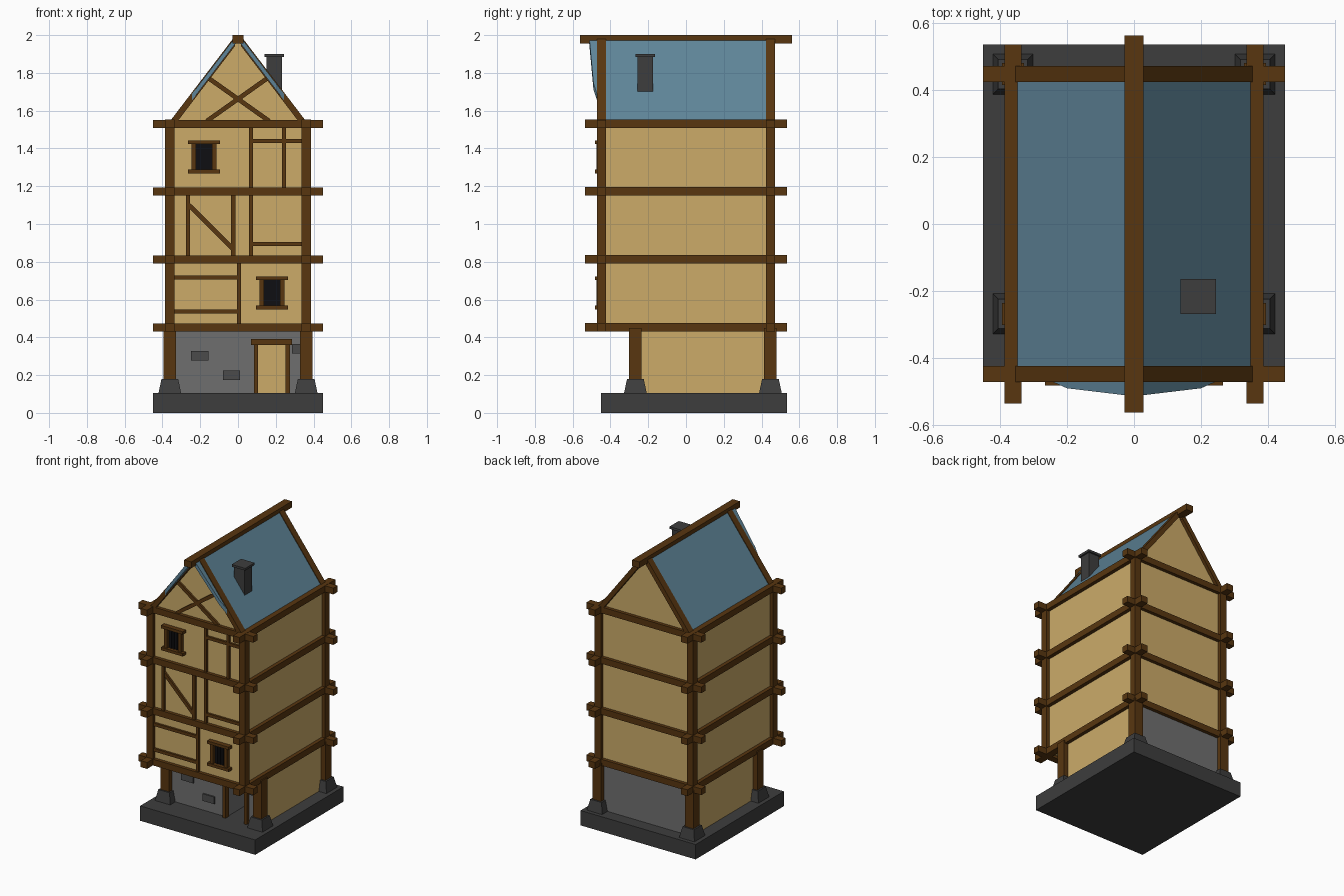
import bpy, bmesh, math

if "Cube" in bpy.data.objects:
    bpy.data.objects.remove(bpy.data.objects["Cube"])


def material(name, r, g, b):
    m = bpy.data.materials.new(name)
    lin = [((c / 255 + 0.055) / 1.055) ** 2.4 if c > 10 else c / 255 / 12.92 for c in (r, g, b)]
    m.diffuse_color = (*lin, 1)
    m.use_nodes = True
    m.node_tree.nodes["Principled BSDF"].inputs["Base Color"].default_value = m.diffuse_color
    return m


WOOD = material("timber brown", 88, 54, 16)
PLASTER = material("plaster yellow", 204, 171, 105)
STONE = material("dark stone", 61, 61, 61)
WALL = material("grey wall", 111, 111, 111)
BRICK = material("brick grey", 75, 75, 75)
ROOF = material("roof blue", 95, 133, 153)
GLASS = material("window black", 15, 15, 18)


def loft(name, bottom, top, mat):
    """Closed solid between two matching rings of points."""
    bm = bmesh.new()
    a = [bm.verts.new(p) for p in bottom]
    b = [bm.verts.new(p) for p in top]
    n = len(a)
    bm.faces.new(a[::-1])
    bm.faces.new(b)
    for i in range(n):
        j = (i + 1) % n
        bm.faces.new((a[i], a[j], b[j], b[i]))
    bmesh.ops.recalc_face_normals(bm, faces=bm.faces)
    me = bpy.data.meshes.new(name)
    bm.to_mesh(me)
    bm.free()
    me.materials.append(mat)
    ob = bpy.data.objects.new(name, me)
    bpy.context.collection.objects.link(ob)
    return ob


def rect(cx, cy, hx, hy, z):
    return [(cx - hx, cy - hy, z), (cx + hx, cy - hy, z), (cx + hx, cy + hy, z), (cx - hx, cy + hy, z)]


def box(name, x0, x1, y0, y1, z0, z1, mat):
    c = ((x0 + x1) / 2, (y0 + y1) / 2, (x1 - x0) / 2, (y1 - y0) / 2)
    return loft(name, rect(*c, z0), rect(*c, z1), mat)


def prism(name, pts, y0, y1, mat):
    """Front-view (x, z) outline extruded along y."""
    return loft(name, [(x, y0, z) for x, z in pts], [(x, y1, z) for x, z in pts], mat)


def brace(name, x0, z0, x1, z1, w=0.024):
    d = math.hypot(x1 - x0, z1 - z0)
    nx, nz = -(z1 - z0) / d * w / 2, (x1 - x0) / d * w / 2
    prism(name, [(x0 + nx, z0 + nz), (x1 + nx, z1 + nz), (x1 - nx, z1 - nz), (x0 - nx, z0 - nz)],
          -0.461, -0.44, WOOD)


def timber(name, x0, x1, z0, z1):
    box(name, x0, x1, -0.462, -0.44, z0, z1, WOOD)


# Stone base
box("base_slab", -0.45, 0.45, -0.45, 0.535, 0, 0.105, STONE)

# Ground floor with deep doorway
FY, BY = -0.27, 0.447
box("ground_wall_left", -0.355, 0.10, FY, BY, 0.1, 0.45, WALL)
box("ground_wall_right", 0.257, 0.355, FY, BY, 0.1, 0.45, WALL)
box("ground_wall_over_door", 0.10, 0.257, FY, BY, 0.37, 0.45, WALL)
box("ground_wall_behind_door", 0.10, 0.257, 0.0, BY, 0.1, 0.37, WALL)
box("door_panel", 0.10, 0.257, -0.009, 0.0, 0.1, 0.37, PLASTER)
for s in (-1, 1):
    x = sorted((s * 0.355, s * 0.361))
    box("ground_side_plaster", *x, FY, BY, 0.1, 0.45, PLASTER)

# Door frame and loose bricks
box("door_post_left", 0.085, 0.106, -0.292, -0.25, 0.1, 0.365, WOOD)
box("door_post_right", 0.252, 0.274, -0.292, -0.25, 0.1, 0.365, WOOD)
box("door_lintel", 0.07, 0.286, -0.3, -0.25, 0.36, 0.392, WOOD)
for x0, x1, z0 in ((-0.25, -0.155, 0.278), (-0.08, 0.01, 0.175), (0.285, 0.34, 0.315)):
    box("wall_brick", x0, x1, -0.28, -0.26, z0, z0 + 0.05, BRICK)

# Ground posts on tapered footings, upper corner posts
for sx in (-1, 1):
    x = sx * 0.361
    for y in (-0.268, 0.447):
        loft("post_footing", rect(x, y, 0.061, 0.061, 0.1), rect(x, y, 0.044, 0.044, 0.18), STONE)
        box("ground_post", x - 0.033, x + 0.033, y - 0.033, y + 0.033, 0.15, 0.45, WOOD)
    for y in (-0.447, 0.447):
        box("corner_post", x - 0.025, x + 0.025, y - 0.024, y + 0.024, 0.44, 1.545, WOOD)

# Upper house body with gables
prism("house_body", [(-0.36, 0.45), (0.36, 0.45), (0.36, 1.53), (0.335, 1.55),
                     (0.0, 1.97), (-0.335, 1.55), (-0.36, 1.53)], -0.447, 0.447, PLASTER)

# Belt beams at each floor
for z in (0.43, 0.79, 1.15, 1.507):
    for s in (-1, 1):
        box("cross_beam", -0.45, 0.45, s * 0.447 - 0.024, s * 0.447 + 0.024, z, z + 0.044, WOOD)
        box("side_beam", s * 0.361 - 0.025, s * 0.361 + 0.025, -0.536, 0.536, z, z + 0.045, WOOD)


# Roof sheets with bowed front edge, and gable rakes
def slope(x, top):
    return top - 1.31 * abs(x)


for s in (-1, 1):
    edge = [(0.008, 0.445), (0.352, 0.445), (0.352, -0.445), (0.26, -0.45), (0.245, -0.47),
            (0.2, -0.49), (0.008, -0.513)]
    loft("roof_sheet", [(s * x, y, slope(x, 1.973)) for x, y in edge],
         [(s * x, y, slope(x, 2.008)) for x, y in edge], ROOF)
    rake = [(0.015, slope(0.015, 2.016)), (0.36, slope(0.36, 2.016)),
            (0.36, slope(0.36, 1.963)), (0.015, slope(0.015, 1.963))]
    for y in (-0.447, 0.447):
        prism("gable_rake", [(s * x, z) for x, z in rake], y - 0.024, y + 0.024, WOOD)
box("ridge_beam", -0.028, 0.028, -0.562, 0.562, 1.956, 2.0, WOOD)

# Chimney
box("chimney_stack", 0.15, 0.233, -0.258, -0.175, 1.68, 1.89, STONE)
box("chimney_cap", 0.139, 0.244, -0.268, -0.164, 1.884, 1.9, STONE)

# Front timber framing
for s in (-1, 1):
    brace("gable_brace", -s * 0.16, 1.775, s * 0.165, 1.545)
timber("stud_top_a", 0.057, 0.079, 1.19, 1.51)
timber("stud_top_b", 0.232, 0.254, 1.19, 1.51)
timber("rail_top", 0.07, 0.34, 1.428, 1.45)
timber("stud_mid_a", -0.276, -0.254, 0.83, 1.155)
timber("stud_mid_b", -0.037, -0.012, 0.83, 1.155)
timber("stud_mid_c", 0.057, 0.079, 0.83, 1.155)
timber("rail_mid", 0.07, 0.34, 0.884, 0.906)
brace("mid_brace", -0.265, 1.105, -0.025, 0.867)
timber("stud_low", -0.006, 0.016, 0.47, 0.795)
timber("rail_low_a", -0.34, 0.0, 0.705, 0.727)
timber("rail_low_b", -0.34, 0.0, 0.525, 0.547)

# Framed windows
for cx, z0 in ((-0.18, 1.268), (0.18, 0.548)):
    box("window_pane", cx - 0.05, cx + 0.05, -0.454, -0.446, z0 + 0.01, z0 + 0.165, GLASS)
    for s in (-1, 1):
        x = cx + s * 0.055
        box("window_jamb", x - 0.012, x + 0.012, -0.474, -0.44, z0, z0 + 0.17, WOOD)
    for z in (z0, z0 + 0.155):
        box("window_rail", cx - 0.085, cx + 0.085, -0.482, -0.44, z, z + 0.02, WOOD)
    for i in (-1, 0, 1):
        box("window_bar", cx + i * 0.022 - 0.003, cx + i * 0.022 + 0.003, -0.46, -0.45,
            z0 + 0.01, z0 + 0.165, GLASS)
